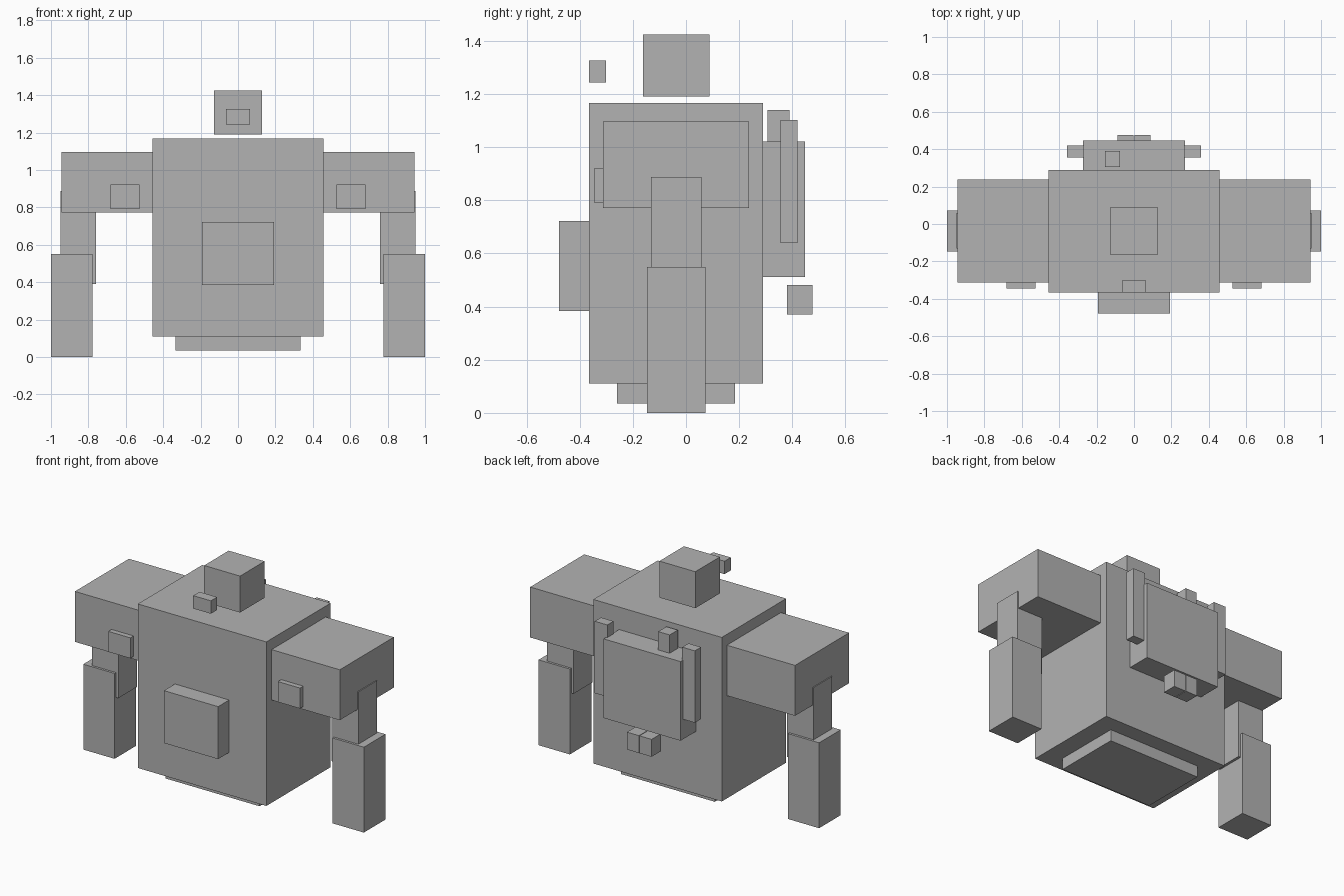
import bpy, bmesh

# Single flat colour
grey = bpy.data.materials.new("plain grey")
grey.diffuse_color = (0.45, 0.45, 0.45, 1.0)


def box(name, x, y, z):
    """Axis-aligned box from (min, max) ranges."""
    bm = bmesh.new()
    bmesh.ops.create_cube(bm, size=1.0)
    for v in bm.verts:
        v.co = [r[0] + (c + 0.5) * (r[1] - r[0]) for c, r in zip(v.co, (x, y, z))]
    mesh = bpy.data.meshes.new(name)
    bm.to_mesh(mesh)
    bm.free()
    mesh.materials.append(grey)
    obj = bpy.data.objects.new(name, mesh)
    bpy.context.collection.objects.link(obj)
    return obj


def pair(name, x, y, z):
    """Right box and its mirrored left copy."""
    box(name + "_right", x, y, z)
    box(name + "_left", (-x[1], -x[0]), y, z)


# Body and head
box("torso", (-0.458, 0.458), (-0.366, 0.29), (0.11, 1.167))
box("torso_base", (-0.335, 0.335), (-0.26, 0.185), (0.035, 0.11))
box("head", (-0.128, 0.128), (-0.162, 0.088), (1.19, 1.425))
box("face_block", (-0.063, 0.063), (-0.366, -0.302), (1.243, 1.326))
box("belly_plate", (-0.193, 0.193), (-0.478, -0.366), (0.384, 0.722))

# Arms
pair("shoulder", (0.458, 0.944), (-0.312, 0.238), (0.772, 1.097))
pair("shoulder_badge", (0.526, 0.683), (-0.345, -0.312), (0.79, 0.922))
pair("upper_arm", (0.76, 0.95), (-0.132, 0.058), (0.39, 0.887))
pair("forearm", (0.777, 1.0), (-0.147, 0.073), (0.0, 0.55))

# Backpack with side tanks, top valve and lower nozzles
box("backpack", (-0.274, 0.274), (0.29, 0.447), (0.512, 1.022))
pair("side_tank", (0.267, 0.357), (0.356, 0.42), (0.64, 1.103))
box("top_valve", (-0.156, -0.074), (0.306, 0.389), (1.022, 1.14))
pair("nozzle", (0.002, 0.088), (0.381, 0.476), (0.37, 0.482))
